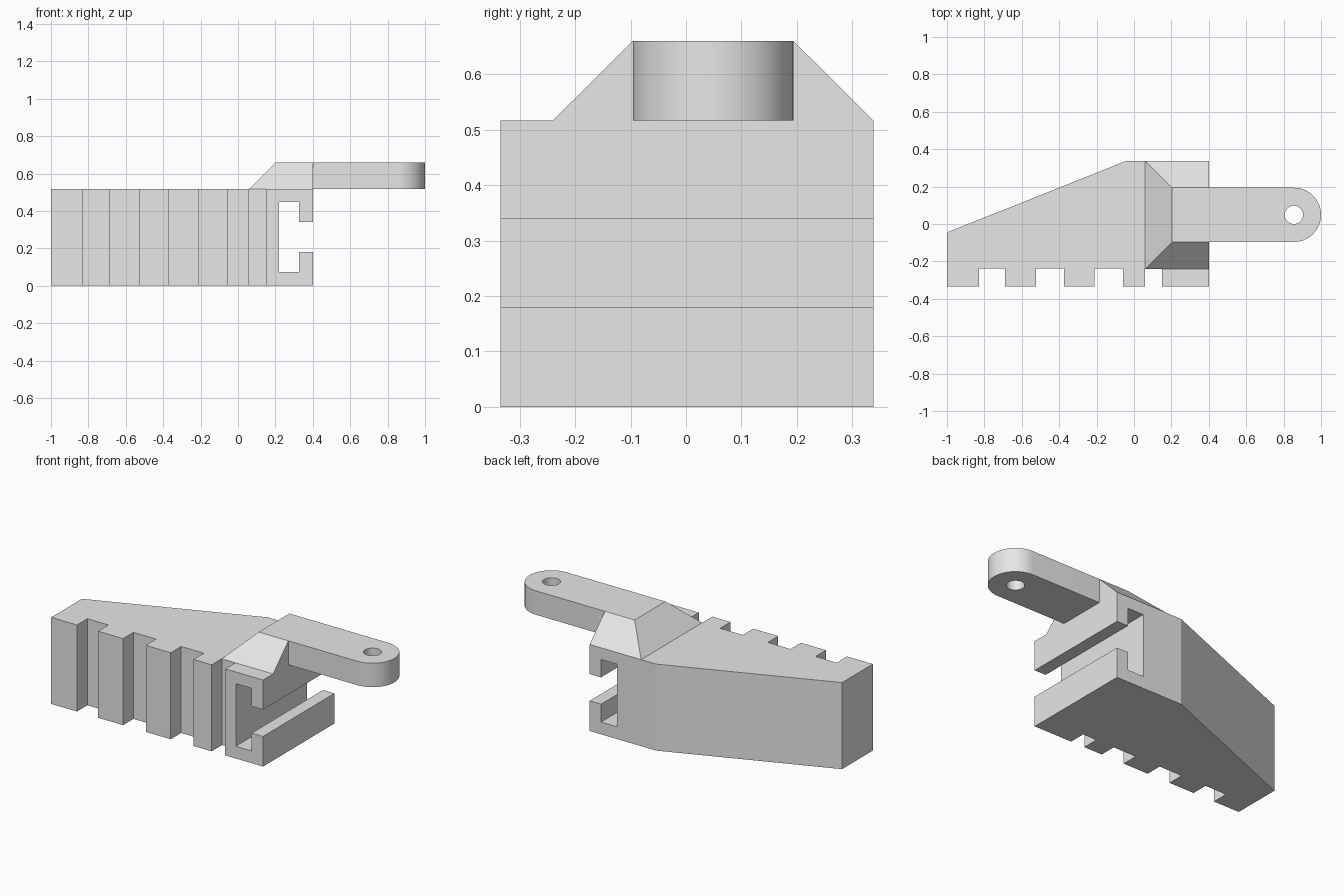
import bpy, bmesh, math
from mathutils import Vector

cube = bpy.data.objects.get("Cube")
if cube:
    bpy.data.objects.remove(cube, do_unlink=True)

grey = bpy.data.materials.new("plain grey")
grey.use_nodes = True
grey.diffuse_color = (0.8, 0.8, 0.8, 1)
for node in grey.node_tree.nodes:
    if node.type == "BSDF_PRINCIPLED":
        node.inputs["Base Color"].default_value = grey.diffuse_color

BODY_TOP, TOP = 0.517, 0.66      # heights of the block and of the arm
FRONT, BACK, RIGHT = -0.335, 0.338, 0.4


def make_object(name, bm):
    bmesh.ops.recalc_face_normals(bm, faces=bm.faces)
    mesh = bpy.data.meshes.new(name)
    bm.to_mesh(mesh)
    bm.free()
    obj = bpy.data.objects.new(name, mesh)
    mesh.materials.append(grey)
    bpy.context.collection.objects.link(obj)
    return obj


def prism(name, points, offset):
    """Extrude a closed outline along an offset."""
    bm = bmesh.new()
    face = bm.faces.new([bm.verts.new(p) for p in points])
    ext = bmesh.ops.extrude_face_region(bm, geom=[face])["geom"]
    verts = [v for v in ext if isinstance(v, bmesh.types.BMVert)]
    bmesh.ops.translate(bm, verts=verts, vec=Vector(offset))
    return make_object(name, bm)


def activate(obj):
    bpy.ops.object.select_all(action="DESELECT")
    obj.select_set(True)
    bpy.context.view_layer.objects.active = obj


def cut(obj, cutter):
    """Subtract the cutter and discard it."""
    cutter.hide_render = True
    mod = obj.modifiers.new("cut", "BOOLEAN")
    mod.operation, mod.solver, mod.object = "DIFFERENCE", "EXACT", cutter
    activate(obj)
    bpy.ops.object.modifier_apply(modifier=mod.name)
    bpy.data.objects.remove(cutter, do_unlink=True)


def circle(cx, cy, z, r, start, end, n):
    return [(cx + r * math.cos(a), cy + r * math.sin(a), z)
            for a in (start + (end - start) * i / n for i in range(n + 1))]


# Block with notched front and tapering back
notch_y = -0.237
outline = [(-1, FRONT)]
for a, b in ((-0.83, -0.69), (-0.525, -0.375), (-0.21, -0.06), (0.06, 0.15)):
    outline += [(a, FRONT), (a, notch_y), (b, notch_y), (b, FRONT)]
outline += [(RIGHT, FRONT), (RIGHT, BACK), (-0.04, BACK), (-1, -0.045)]
body = prism("notched_block", [(x, y, 0) for x, y in outline], (0, 0, BODY_TOP))

# T-shaped channel through the right end
channel = [(0.22, 0.073), (0.325, 0.073), (0.325, 0.18), (0.5, 0.18),
           (0.5, 0.34), (0.325, 0.34), (0.325, 0.447), (0.22, 0.447)]
cut(body, prism("channel_cutter", [(x, -0.5, z) for x, z in channel], (0, 1, 0)))

# Sloped shoulder between block and arm
arm_y, arm_r = 0.049, 0.145
bm = bmesh.new()
rings = []
for z, x, half in ((BODY_TOP, 0.06, 0.289), (TOP, 0.204, arm_r)):
    rings.append([bm.verts.new((px, arm_y + s * half, z))
                  for px, s in ((x, -1), (RIGHT, -1), (RIGHT, 1), (x, 1))])
low, high = rings
bm.faces.new(low)
bm.faces.new(high)
for i in range(4):
    j = (i + 1) % 4
    bm.faces.new((low[i], low[j], high[j], high[i]))
make_object("sloped_shoulder", bm)

# Round-ended arm with a pivot hole
pivot_x = 1 - arm_r
arm_points = [(RIGHT, arm_y + arm_r, BODY_TOP), (RIGHT, arm_y - arm_r, BODY_TOP)]
arm_points += circle(pivot_x, arm_y, BODY_TOP, arm_r, -math.pi / 2, math.pi / 2, 32)
arm = prism("round_ended_arm", arm_points, (0, 0, TOP - BODY_TOP))
hole = circle(pivot_x, arm_y, 0.4, 0.049, 0, math.tau, 40)[:-1]
cut(arm, prism("hole_cutter", hole, (0, 0, 0.4)))
activate(arm)
bpy.ops.object.shade_smooth_by_angle(angle=math.radians(30))
